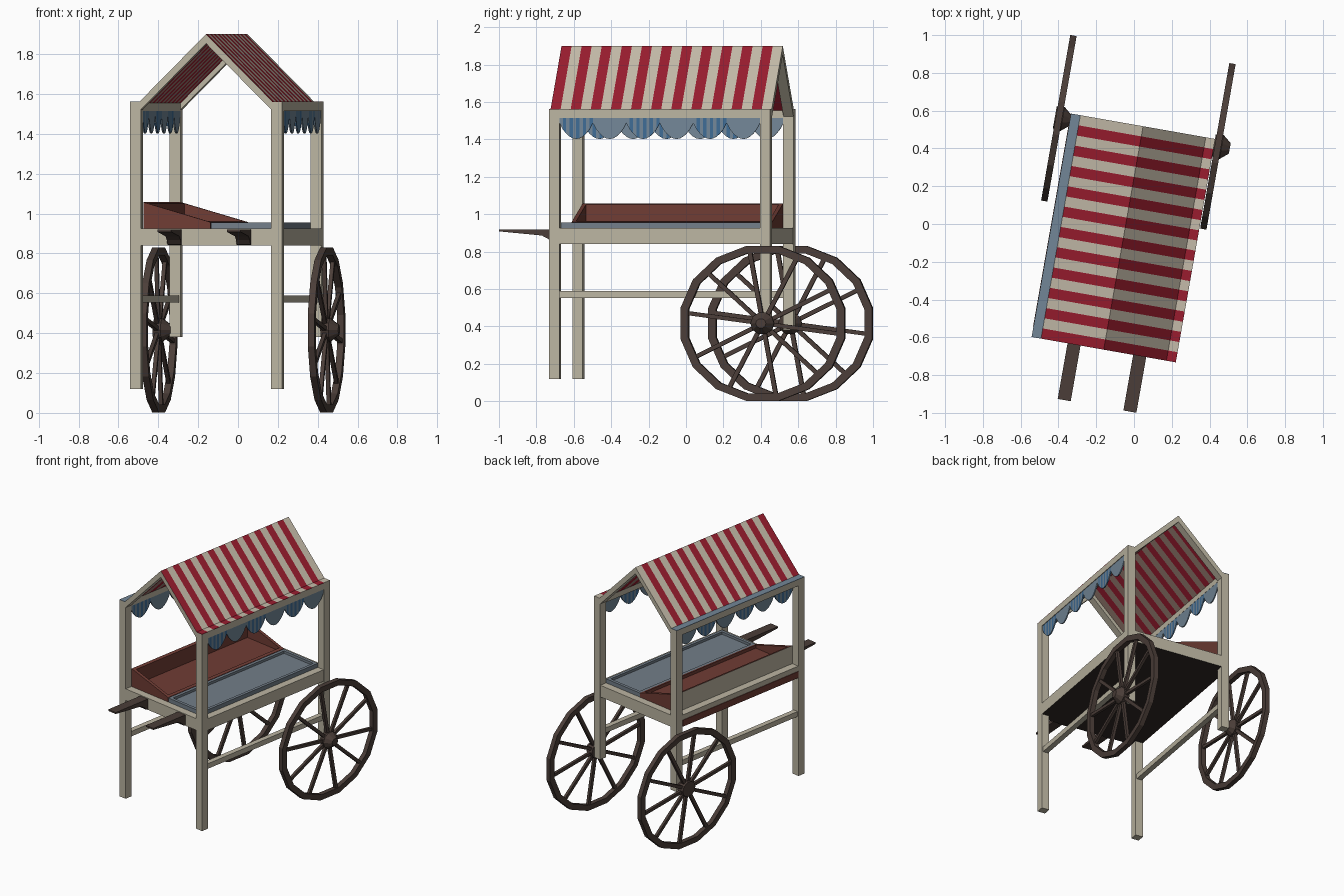
import bpy, bmesh, math
from mathutils import Matrix, Vector

if "Cube" in bpy.data.objects:
    bpy.data.objects.remove(bpy.data.objects["Cube"])

TURN = Matrix.Rotation(math.radians(-10), 4, 'Z')   # whole cart stands slightly turned


def material(name, rgb):
    m = bpy.data.materials.new(name)
    m.diffuse_color = (*rgb, 1)
    m.use_nodes = True
    m.node_tree.nodes["Principled BSDF"].inputs["Base Color"].default_value = m.diffuse_color
    return m


CREAM = material("cream wood", (0.50, 0.46, 0.36))
RED = material("awning red", (0.32, 0.012, 0.028))
MAROON = material("tray red brown", (0.16, 0.045, 0.034))
STEEL = material("tray blue grey", (0.17, 0.21, 0.25))
BLUE = material("valance grey blue", (0.17, 0.24, 0.31))
DEEP = material("valance deep blue", (0.05, 0.15, 0.30))
BROWN = material("wheel brown", (0.070, 0.048, 0.040))
DARK = material("dark underside", (0.03, 0.021, 0.019))
CLOTH = material("awning cream", (0.56, 0.50, 0.40))
LINING = material("awning lining", (0.32, 0.21, 0.17))


def finish(name, bm, mats, rule=None):
    bmesh.ops.recalc_face_normals(bm, faces=bm.faces)
    bm.normal_update()
    if rule:
        for f in bm.faces:
            f.material_index = rule(f)
    me = bpy.data.meshes.new(name)
    bm.to_mesh(me)
    bm.free()
    for m in mats:
        me.materials.append(m)
    ob = bpy.data.objects.new(name, me)
    ob.matrix_world = TURN
    bpy.context.collection.objects.link(ob)
    return ob


def prism(bm, profile, axis, a, b):
    """Extrude a 2D profile along axis 0 (profile y,z) or 1 (profile x,z)."""
    def pt(p, t):
        return (t, p[0], p[1]) if axis == 0 else (p[0], t, p[1])
    lo = [bm.verts.new(pt(p, a)) for p in profile]
    hi = [bm.verts.new(pt(p, b)) for p in profile]
    n = len(profile)
    fs = [bm.faces.new(lo), bm.faces.new(hi)]
    for i in range(n):
        j = (i + 1) % n
        fs.append(bm.faces.new((lo[i], lo[j], hi[j], hi[i])))
    return fs


def box_into(bm, x0, x1, y0, y1, z0, z1):
    return prism(bm, [(x0, z0), (x1, z0), (x1, z1), (x0, z1)], 1, y0, y1)


def box(name, b, mats, rule=None):
    bm = bmesh.new()
    box_into(bm, *b)
    return finish(name, bm, mats, rule)


# overall cart limits in its own frame
X0, X1, Y0, Y1, P = -0.43, 0.345, -0.683, 0.518, 0.056
XC = (X0 + X1) / 2
YA, YB = Y0 + P, Y1 - P

# posts, low rails and eave rails on both sides
for side, x in (("left", X0), ("right", X1 - P)):
    box(side + "_front_post", (x, x + P, Y0, YA, 0.12, 1.56), [CREAM])
    box(side + "_rear_post", (x, x + P, YB, Y1, 0.38, 1.56), [CREAM])
    box(side + "_low_rail", (x + 0.009, x + 0.047, YA, YB, 0.553, 0.59), [CREAM])
    box(side + "_eave_rail", (x, x + P, YA, YB, 1.515, 1.56), [CREAM])

# counter body with dark underside, and a red-brown strip low on the left side
box("counter", (X0 + .002, X1 - .002, Y0 + .002, Y1 - .002, 0.84, 0.925), [CREAM, DARK],
    lambda f: 1 if f.normal.z < -.9 else 0)
box("left_side_strip", (X0 - .002, X0 + .004, YA, YB, 0.841, 0.888), [MAROON])


# open trays with a level recessed floor
def tray(name, x0, x1, zl, zr, floor, mats, rule=None):
    bm = bmesh.new()
    fs = prism(bm, [(x0, 0.922), (x1, 0.922), (x1, zr), (x0, zl)], 1, YA, YB)
    bmesh.ops.recalc_face_normals(bm, faces=bm.faces)
    top = max(fs, key=lambda f: f.normal.z)
    bmesh.ops.inset_region(bm, faces=[top], thickness=0.022, use_even_offset=True)
    inner = bmesh.ops.extrude_discrete_faces(bm, faces=[top])["faces"][0]
    for v in inner.verts:
        v.co.z = floor
    return finish(name, bm, mats, rule)


tray("sloped_tray", -0.372, -0.03, 1.057, 0.957, 0.94, [MAROON, CREAM],
     lambda f: 1 if f.normal.x < -.9 and f.calc_center_median().x < -0.37 else 0)
tray("flat_tray", -0.028, X1 - P, 0.955, 0.955, 0.937, [STEEL])

# push handles
for side, x in (("left", -0.202), ("right", 0.151)):
    bm = bmesh.new()
    prism(bm, [(-0.982, .919), (-0.67, .919), (-0.67, .842), (-0.695, .845),
               (-0.715, .868), (-0.75, .886), (-0.982, .908)], 0, x - .035, x + .035)
    finish(side + "_handle", bm, [BROWN])

# striped awning: end stripes are thick rafters, the rest is thin cloth
N = 22
bm = bmesh.new()
for i in range(N):
    a, b = Y0 + (Y1 - Y0) * i / N, Y0 + (Y1 - Y0) * (i + 1) / N
    end = i in (0, N - 1)
    t = 0.047 if end else 0.014
    stripe = 0 if i % 2 == 0 else 1
    for s in (-1, 1):
        fs = prism(bm, [(XC, 1.9), (XC + s * .345, 1.555), (XC + s * .345, 1.555 - t),
                        (XC, 1.9 - t)], 1, a, b)
        for k, f in enumerate(fs):
            f.material_index = stripe
            if end and k != 2:
                f.material_index = 2      # rafter sides in wood
            elif k == 4 and stripe:
                f.material_index = 3      # dull lining below
    # cloth lies over the right eave rail
    for f in box_into(bm, XC + .335, X1, a, b, 1.559, 1.563):
        f.material_index = stripe
finish("striped_awning", bm, [RED, CLOTH, CREAM, LINING])
box("left_eave_trim", (X0, X0 + P, Y0, Y1, 1.559, 1.563), [BLUE])

# scalloped valances below the eaves, with deep blue stripes
SC, STEP = 6, 10
for side, x in (("left", -0.383), ("right", 0.333)):
    bm = bmesh.new()
    for i in range(SC * STEP):
        ya, yb = (YA + (YB - YA) * k / (SC * STEP) for k in (i, i + 1))
        za, zb = (1.487 - .085 * abs(math.sin(math.pi * k / STEP)) ** .8
                  for k in (i % STEP, i % STEP + 1))
        fs = prism(bm, [(ya, 1.53), (ya, za), (yb, zb), (yb, 1.53)], 0, x, x + .008)
        if i % 2 and (i // STEP) % 2 == 0:
            for f in fs:
                f.material_index = 1
    finish(side + "_valance", bm, [BLUE, DEEP])


# spoked wheels, slightly longer than tall, both facing the same way
def wheel(name, x, y, z=0.416, sides=16, spokes=10):
    bm = bmesh.new()
    rings = []
    for k in range(sides):
        a = 2 * math.pi * (k + .5) / sides
        rings.append([bm.verts.new((dx, r * math.cos(a), r * math.sin(a)))
                      for dx, r in ((-.017, .422), (.017, .422), (.017, .382), (-.017, .382))])
    for k in range(sides):
        p, q = rings[k], rings[(k + 1) % sides]
        for i in range(4):
            j = (i + 1) % 4
            bm.faces.new((p[i], p[j], q[j], q[i]))
    for k in range(spokes):
        made = box_into(bm, -.010, .010, -.011, .011, .02, .392)
        vs = list({v for f in made for v in f.verts})
        bmesh.ops.rotate(bm, verts=vs, cent=(0, 0, 0),
                         matrix=Matrix.Rotation(2 * math.pi * k / spokes + .17, 3, 'X'))
    # hub turned from short cones
    for d0, d1, r0, r1 in ((-.022, .02, .055, .06), (.02, .064, .06, .026)):
        m = Matrix.Translation(((d0 + d1) / 2, 0, 0)) @ Matrix.Rotation(math.pi / 2, 4, 'Y')
        bmesh.ops.create_cone(bm, cap_ends=True, segments=10, radius1=r0, radius2=r1,
                              depth=d1 - d0, matrix=m)
    bmesh.ops.scale(bm, verts=bm.verts, vec=Vector((1, 1.075, 1)))
    bmesh.ops.translate(bm, verts=bm.verts, vec=Vector((x, y, z)))
    finish(name, bm, [BROWN])


wheel("left_wheel", -0.489, 0.482)
wheel("right_wheel", 0.366, 0.482)
